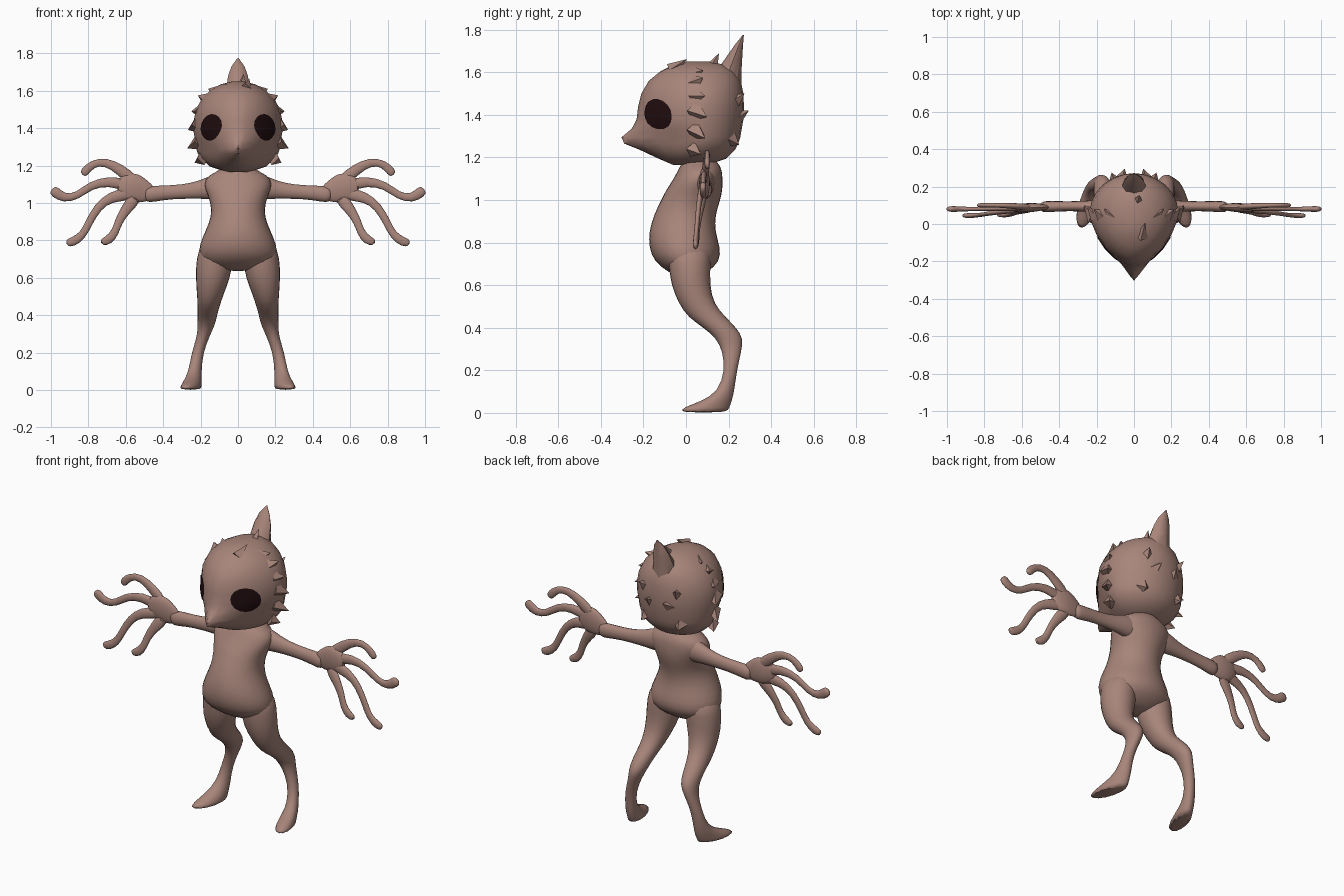
import bpy, bmesh, math
from mathutils import Vector, Matrix
from mathutils.bvhtree import BVHTree

cube = bpy.data.objects.get("Cube")
if cube:
    bpy.data.objects.remove(cube, do_unlink=True)


def material(name, rgb):
    m = bpy.data.materials.new(name)
    m.use_nodes = True
    m.diffuse_color = (*rgb, 1)
    bsdf = m.node_tree.nodes["Principled BSDF"]
    bsdf.inputs["Base Color"].default_value = (*rgb, 1)
    bsdf.inputs["Roughness"].default_value = 0.9
    return m


skin = material("dusty_brown_skin", (0.39, 0.235, 0.195))
dark = material("dark_eye", (0.015, 0.004, 0.005))


def finish(name, bm, mat=skin, mirror=False, smooth=0, angle=45):
    """Turn a bmesh into a shaded object, optionally mirrored and subdivided."""
    bmesh.ops.recalc_face_normals(bm, faces=bm.faces)
    mesh = bpy.data.meshes.new(name)
    bm.to_mesh(mesh)
    bm.free()
    mesh.materials.append(mat)
    ob = bpy.data.objects.new(name, mesh)
    bpy.context.collection.objects.link(ob)
    bpy.ops.object.select_all(action="DESELECT")
    ob.select_set(True)
    bpy.context.view_layer.objects.active = ob
    bpy.ops.object.shade_smooth_by_angle(angle=math.radians(angle))
    if mirror:
        ob.modifiers.new("Mirror", "MIRROR").use_mirror_merge = False
    if smooth:
        ob.modifiers.new("Smooth", "SUBSURF").levels = smooth
        ob.modifiers["Smooth"].render_levels = smooth
    return ob


def skin_rings(rings):
    """Bridge closed rings of points and cap both ends."""
    bm = bmesh.new()
    loops = [[bm.verts.new(p) for p in ring] for ring in rings]
    n = len(loops[0])
    for a, b in zip(loops, loops[1:]):
        for i in range(n):
            j = (i + 1) % n
            bm.faces.new((a[i], a[j], b[j], b[i]))
    bm.faces.new(loops[0])
    bm.faces.new(loops[-1])
    return bm


def section(x0, x1, y0, y1, z, power=2, mid=None, sides=16, shear=0):
    """Horizontal oval; power shapes its front half, mid is its widest y."""
    mid = (y0 + y1) / 2 if mid is None else mid
    cx, rx, pts = (x0 + x1) / 2, (x1 - x0) / 2, []
    for i in range(sides):
        t = 2 * math.pi * (i + 0.5 * (sides % 4 > 0)) / sides
        c, s = math.cos(t), math.sin(t)
        e = 2 / power if s < 0 else 1
        x = cx + rx * math.copysign(abs(c) ** e, c)
        y = mid + (y1 - mid) * s if s >= 0 else mid - (mid - y0) * abs(s) ** e
        pts.append((x - shear * (y - mid), y, z))
    return pts


def tube(name, path, flat=0.6, sides=8):
    """Limb along a path of (x, y, z, radius), flattened front to back."""
    pts = [Vector(p[:3]) for p in path]
    rings = []
    for i, p in enumerate(pts):
        d = pts[min(i + 1, len(pts) - 1)] - pts[max(i - 1, 0)]
        side = Vector((-d.z, 0, d.x)).normalized()
        r = path[i][3]
        angles = [2 * math.pi * k / sides for k in range(sides)]
        rings.append([p + side * r * math.cos(a) + Vector((0, r * flat * math.sin(a), 0))
                      for a in angles])
    return finish(name, skin_rings(rings), mirror=True, smooth=1, angle=80)


def tuft(name, base, tip, width, mirror=True):
    """Flat pointed lock of fur."""
    base, tip = Vector(base), Vector(tip)
    d = tip - base
    bm = bmesh.new()
    place = Matrix.Translation((base + tip) / 2) @ d.to_track_quat("Z", "Y").to_matrix().to_4x4()
    bmesh.ops.create_cone(bm, cap_ends=True, segments=4, radius1=width, radius2=0,
                          depth=d.length, matrix=place)
    finish(name, bm, mirror=mirror, angle=20)


# Torso: half width, front, back, height
torso = [(.08, 0, .12, 1.22), (.09, -.02, .15, 1.175), (.165, -.035, .17, 1.15),
         (.19, -.06, .175, 1.1), (.168, -.095, .175, 1.05), (.15, -.12, .165, 1),
         (.143, -.155, .14, .93), (.178, -.178, .14, .85), (.21, -.178, .165, .78),
         (.218, -.155, .165, .71), (.17, -.08, .1, .66), (.07, -.04, .06, .635)]
finish("torso", skin_rings([section(-w, w, *r) for w, *r in torso]), smooth=1, angle=80)

# Legs with backward hocks and splayed feet: inner, outer, front, back, height
leg = [(.03, .2, -.1, .12, .8), (.02, .228, -.085, .12, .7), (.038, .23, -.075, .115, .6),
       (.075, .222, -.035, .135, .51), (.095, .218, .005, .19, .45), (.11, .218, .08, .24, .4),
       (.12, .218, .14, .272, .35), (.15, .218, .17, .262, .29), (.185, .25, .182, .24, .2)]
foot = [(.195, .265, .15, .228, .1), (.195, .285, .07, .218, .055),
        (.2, .3, -.02, .208, .025), (.2, .31, -.04, .2, 0)]
rings = [section(*r, sides=12) for r in leg] + [section(*r, sides=12, shear=.25) for r in foot]
finish("legs", skin_rings(rings), mirror=True, smooth=1, angle=80)

# Arms, palms and fingers
tube("arms", [(.04, .09, 1.09, .08), (.13, .09, 1.085, .075), (.2, .095, 1.07, .052),
              (.3, .095, 1.06, .041), (.4, .095, 1.055, .042), (.48, .092, 1.045, .05),
              (.5, .092, 1.045, .035)], .7)
tube("palms", [(.45, .09, 1.05, .04), (.5, .09, 1.06, .066), (.55, .088, 1.08, .09),
               (.6, .085, 1.085, .083), (.65, .08, 1.08, .045)], .32)
fingers = {
    "upper_fingers": [(.55, .09, 1.11, .04), (.63, .095, 1.18, .032), (.71, .1, 1.223, .025),
                      (.78, .1, 1.21, .022), (.82, .1, 1.165, .028), (.832, .1, 1.15, .015)],
    "outer_fingers": [(.58, .085, 1.09, .04), (.69, .085, 1.12, .029), (.79, .08, 1.095, .023),
                      (.86, .08, 1.035, .021), (.93, .08, 1.023, .027), (.98, .08, 1.06, .034),
                      (.995, .08, 1.075, .02)],
    "lower_fingers": [(.57, .085, 1.05, .045), (.68, .07, 1.035, .03), (.75, .06, .98, .024),
                      (.8, .052, .89, .022), (.83, .047, .825, .022), (.885, .045, .79, .03),
                      (.92, .045, .785, .018)],
    "inner_fingers": [(.54, .085, 1.04, .045), (.6, .07, .965, .03), (.64, .06, .9, .023),
                      (.655, .052, .845, .022), (.69, .048, .8, .03), (.735, .048, .787, .018)],
}
for name, path in fingers.items():
    tube(name, path, .55)

# Head with a pointed beak: half width, front, back, height, front power
head_rings = [(.06, -.06, .1, 1.165, 2), (.15, -.13, .19, 1.195, 1.8),
              (.195, -.215, .23, 1.235, 1.3), (.215, -.29, .245, 1.265, 1.1),
              (.225, -.303, .255, 1.295, 1.1), (.23, -.255, .262, 1.335, 1.4),
              (.237, -.232, .27, 1.38, 1.6), (.237, -.225, .272, 1.44, 1.6),
              (.225, -.21, .27, 1.5, 1.7), (.192, -.175, .257, 1.56, 1.8),
              (.145, -.12, .23, 1.605, 2), (.09, -.06, .18, 1.635, 2), (.03, 0, .12, 1.65, 2)]
head = finish("head", skin_rings([section(-w, w, *r, mid=.06, sides=24)
                                  for w, *r in head_rings]))
surface = BVHTree.FromPolygons([v.co for v in head.data.vertices],
                               [p.vertices[:] for p in head.data.polygons])

# Eyes: thin discs laid on the slanted face
normal, across = Vector((1, -1, 0)).normalized(), Vector((1, 1, 0)).normalized()
bm = bmesh.new()
loops = []
for k in range(1, 5):
    loop = []
    for i in range(16):
        a = 2 * math.pi * i / 16
        u, v = math.cos(a) * .086 * k / 4, math.sin(a) * .071 * k / 4
        start = Vector((.137, -.125, 1.404 + v - u * .12)) + across * u + normal * .5
        hit = surface.ray_cast(start, -normal)[0]
        loop.append(bm.verts.new(hit + normal * .005))
    loops.append(loop)
bm.faces.new(loops[0])
for a, b in zip(loops, loops[1:]):
    for i in range(16):
        j = (i + 1) % 16
        bm.faces.new((a[i], a[j], b[j], b[i]))
finish("eyes", bm, dark, mirror=True)

# Tall crest at the back of the crown
crest = [(.075, .1, .26, 1.54), (.06, .16, .262, 1.63), (.053, .195, .265, 1.68),
         (.035, .23, .268, 1.73), (.003, .266, .272, 1.775)]
finish("crest", skin_rings([section(-w, w, *r, sides=8) for w, *r in crest]))

# Fur tufts around the cheeks, crown and nape
cheeks = [((.19, .03, 1.24), (.232, .07, 1.215), .04), ((.205, .04, 1.33), (.272, .09, 1.29), .045),
          ((.21, .04, 1.42), (.268, .1, 1.39), .05), ((.2, .04, 1.49), (.25, .09, 1.49), .04),
          ((.165, .04, 1.55), (.215, .08, 1.575), .04), ((.11, .04, 1.59), (.16, .08, 1.61), .04),
          ((.1, .22, 1.46), (.12, .275, 1.5), .04), ((.07, .22, 1.38), (.05, .295, 1.42), .05),
          ((.11, .2, 1.29), (.12, .25, 1.26), .05)]
for i, spec in enumerate(cheeks):
    tuft(f"fur_tuft_{i + 1}", *spec)
tuft("forelock", (.04, -.07, 1.61), (.06, .005, 1.662), .035, mirror=False)
tuft("crown_tuft", (.02, .12, 1.62), (.03, .155, 1.69), .03, mirror=False)
